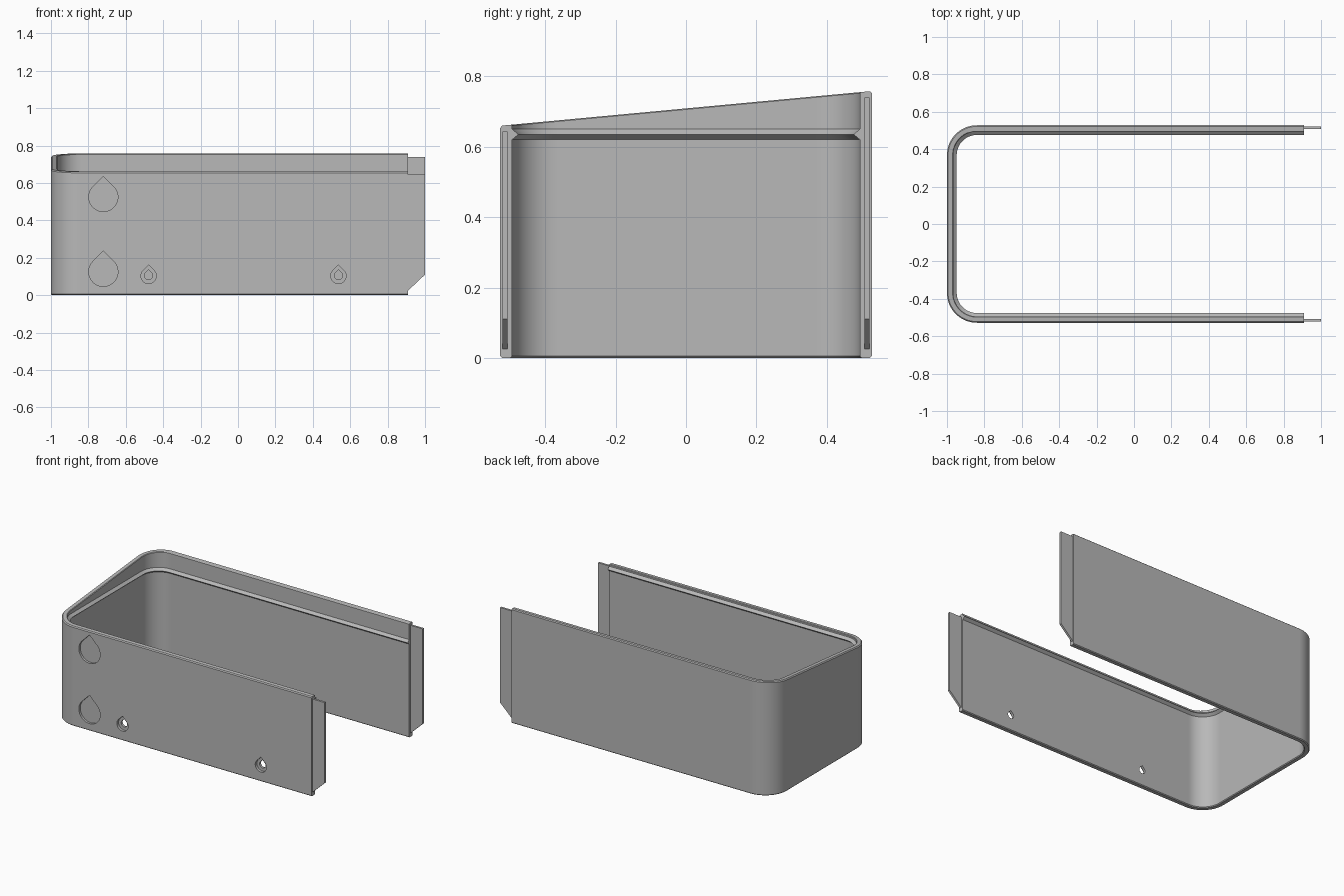
import bpy, bmesh, math
from mathutils import Vector

cube = bpy.data.objects.get("Cube")
if cube:
    bpy.data.objects.remove(cube)

HALF, END, RADIUS, WALL = 0.528, 0.91, 0.16, 0.034

grey = bpy.data.materials.new("plain grey")
grey.use_nodes = True
COLOUR = (0.48, 0.48, 0.48, 1)
grey.diffuse_color = COLOUR
grey.node_tree.nodes["Principled BSDF"].inputs["Base Color"].default_value = COLOUR


def make_object(name, bm):
    bmesh.ops.recalc_face_normals(bm, faces=bm.faces)
    mesh = bpy.data.meshes.new(name)
    bm.to_mesh(mesh)
    bm.free()
    mesh.materials.append(grey)
    obj = bpy.data.objects.new(name, mesh)
    bpy.context.collection.objects.link(obj)
    return obj


def prism(name, outline, y0, y1):
    """Extrude an (x, z) outline along y."""
    bm = bmesh.new()
    face = bm.faces.new([bm.verts.new((x, y0, z)) for x, z in outline])
    new = bmesh.ops.extrude_face_region(bm, geom=[face])["geom"]
    bmesh.ops.translate(bm, vec=(0, y1 - y0, 0),
                        verts=[v for v in new if isinstance(v, bmesh.types.BMVert)])
    return make_object(name, bm)


def rim_height(y):
    return 0.709 + 0.0934 * y


# U-shaped path: outer point and inward direction
path = [(Vector((END, -HALF)), Vector((0, 1)))]
STEPS = 16
for side in (-1, 1):
    centre = Vector((RADIUS - 1, side * (HALF - RADIUS)))
    arc = []
    for i in range(STEPS + 1):
        a = math.pi / 2 * i / STEPS
        out = Vector((-math.sin(a), side * math.cos(a)))
        arc.append((centre + out * RADIUS, -out))
    # guard points keep the flat walls evenly shaded
    arc.insert(0, (arc[0][0] + Vector((0.004, 0)), arc[0][1]))
    arc.append((arc[-1][0] - Vector((0, side * 0.004)), arc[-1][1]))
    path += arc if side < 0 else arc[::-1]
path.append((Vector((END, HALF)), Vector((0, -1))))

# Wall section: (inset, height, measured from sloping rim)
section = [(0, 0.005, False), (0.005, 0, False), (WALL - 0.005, 0, False),
           (WALL, 0.005, False), (WALL, 0.62, False), (WALL + 0.018, 0.635, False),
           (WALL, 0.65, False), (WALL, -0.003, True), (WALL - 0.004, 0, True),
           (0.006, 0, True), (0, -0.006, True)]

bm = bmesh.new()
rings = []
for point, inward in path:
    ring = []
    for inset, z, from_rim in section:
        p = point + inward * inset
        ring.append(bm.verts.new((p.x, p.y, z + (rim_height(p.y) if from_rim else 0))))
    rings.append(ring)
n = len(section)
for a, b in zip(rings, rings[1:]):
    for i in range(n):
        j = (i + 1) % n
        bm.faces.new((a[i], a[j], b[j], b[i]))
bm.faces.new(rings[0])
bm.faces.new(rings[-1][::-1])
shell = make_object("wall_shell", bm)


# Teardrop recesses and screw holes in the front wall
def teardrop(x, z, r, depth):
    pts = [(x, z + r * math.sqrt(2))]
    for i in range(33):
        a = math.radians(135 + 270 * i / 32)
        pts.append((x + r * math.cos(a), z + r * math.sin(a)))
    return prism("teardrop_cutter", pts, -HALF - 0.05, -HALF + depth)


cuts = [(-0.72, 0.525, 0.078, 0.015), (-0.72, 0.125, 0.078, 0.015)]
for x in (-0.478, 0.537):
    cuts += [(x, 0.103, 0.041, 0.018), (x, 0.105, 0.022, 0.1)]
bpy.context.view_layer.objects.active = shell
for cut in cuts:
    cutter = teardrop(*cut)
    cutter.hide_render = True
    mod = shell.modifiers.new("recess", "BOOLEAN")
    mod.operation, mod.solver, mod.object = "DIFFERENCE", "EXACT", cutter
    bpy.ops.object.modifier_apply(modifier=mod.name)
    bpy.data.objects.remove(cutter)

# Thin joining tabs at the open end
for name, side, top in (("right_tab", -1, 0.644), ("left_tab", 1, 0.74)):
    prism(name, [(END - 0.01, 0.025), (END, 0.025), (1, 0.11), (1, top), (END - 0.01, top)],
          side * 0.507, side * 0.521)

bpy.ops.object.select_all(action="DESELECT")
shell.select_set(True)
bpy.context.view_layer.objects.active = shell
bpy.ops.object.shade_smooth_by_angle(angle=math.radians(25))
